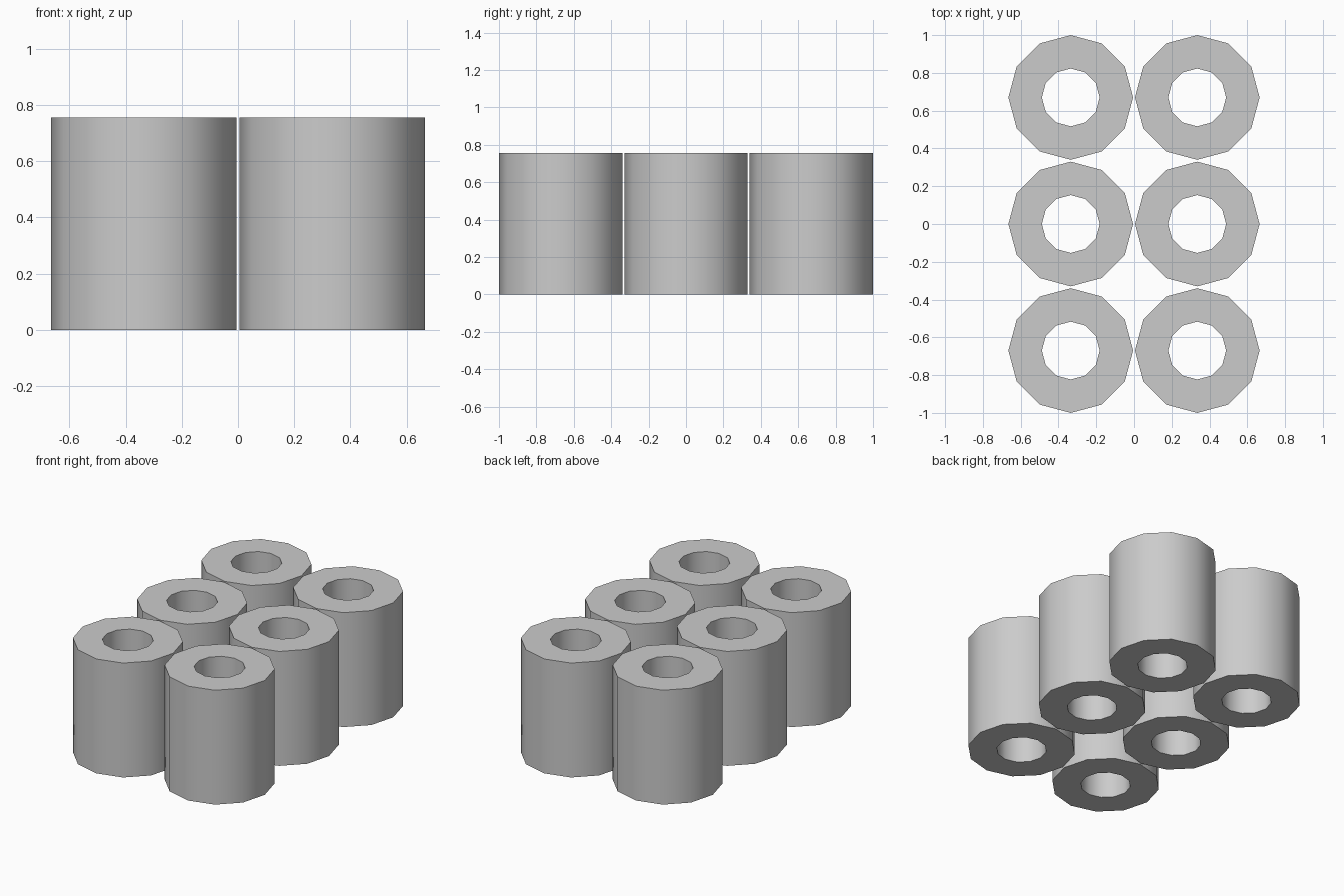
import bpy, bmesh
from math import cos, sin, tau, radians

if "Cube" in bpy.data.objects:
    bpy.data.objects.remove(bpy.data.objects["Cube"])

SIDES, OUTER, INNER, HEIGHT, PITCH = 12, 0.33, 0.153, 0.755, 0.67


def tube_mesh():
    """Twelve-sided tube, open through the middle, with flat ring ends."""
    bm = bmesh.new()
    # Rectangular wall section, swept around the axis
    section = [(OUTER, 0), (OUTER, HEIGHT), (INNER, HEIGHT), (INNER, 0)]
    rings = [[bm.verts.new((r * cos(tau * i / SIDES), r * sin(tau * i / SIDES), z))
              for i in range(SIDES)] for r, z in section]
    for k in range(4):
        a, b = rings[k], rings[(k + 1) % 4]
        for i in range(SIDES):
            j = (i + 1) % SIDES
            bm.faces.new((a[i], a[j], b[j], b[i]))
    bmesh.ops.recalc_face_normals(bm, faces=bm.faces)
    mesh = bpy.data.meshes.new("tube")
    bm.to_mesh(mesh)
    bm.free()
    return mesh


# Two columns by three rows of tubes
mesh = tube_mesh()
for row, y in (("front", -PITCH), ("middle", 0), ("back", PITCH)):
    for side, x in (("left", -PITCH / 2), ("right", PITCH / 2)):
        tube = bpy.data.objects.new(f"tube_{row}_{side}", mesh)
        tube.location = (x, y, 0)
        bpy.context.collection.objects.link(tube)

# Smooth walls, sharp rims (the mesh is shared by all tubes)
bpy.context.view_layer.objects.active = tube
tube.select_set(True)
bpy.ops.object.shade_smooth_by_angle(angle=radians(40))
